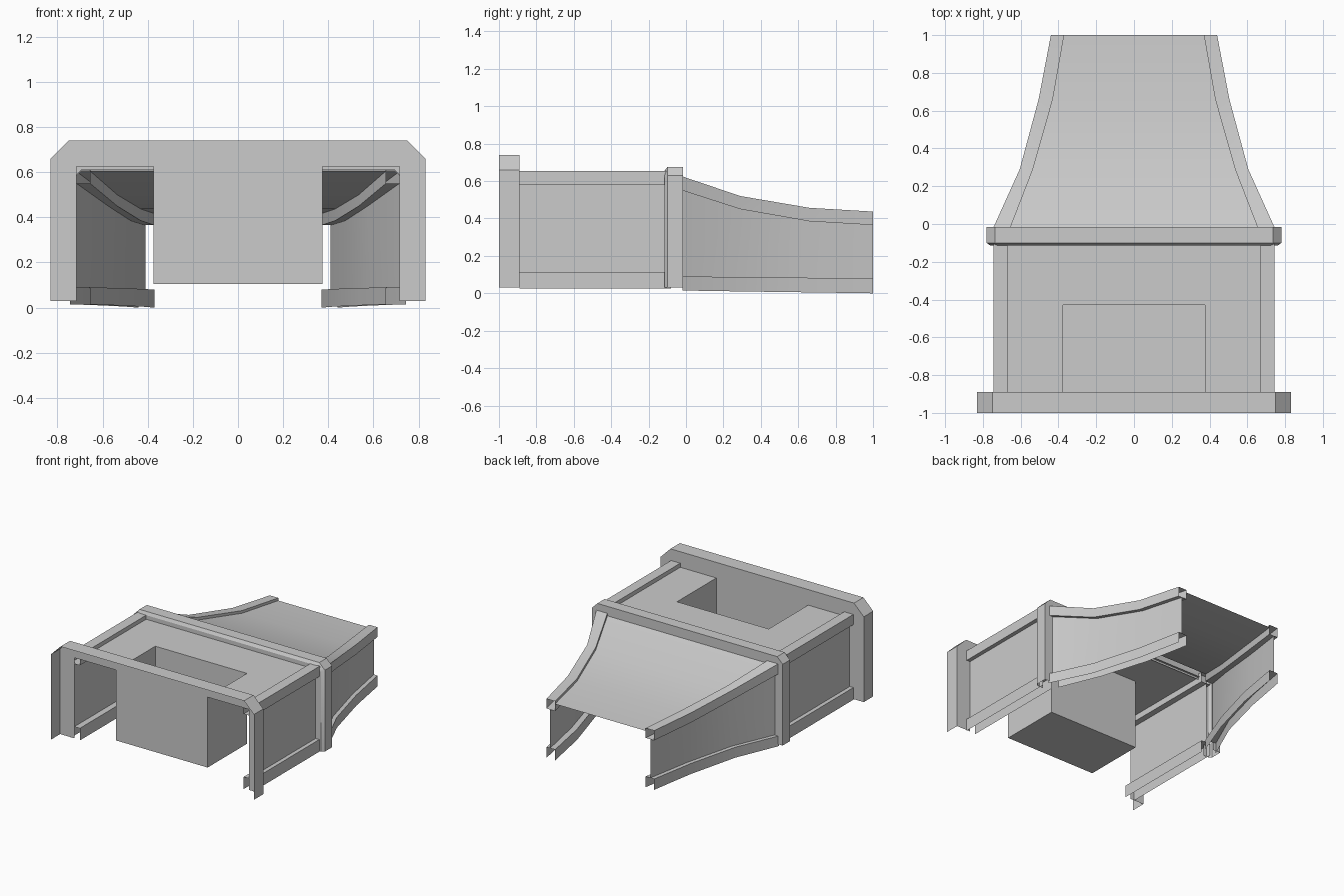
import bpy
import math

cube = bpy.data.objects.get("Cube")
if cube:
    bpy.data.objects.remove(cube, do_unlink=True)

GREY = (0.6, 0.6, 0.6, 1)
mat = bpy.data.materials.new("plain grey")
mat.use_nodes = True
mat.diffuse_color = GREY
mat.node_tree.nodes["Principled BSDF"].inputs["Base Color"].default_value = GREY


def make(name, verts, faces, mirror=False):
    mesh = bpy.data.meshes.new(name)
    mesh.from_pydata(verts, [], faces)
    mesh.materials.append(mat)
    ob = bpy.data.objects.new(name, mesh)
    bpy.context.collection.objects.link(ob)
    if mirror:
        ob.modifiers.new("mirror", 'MIRROR')
    bpy.ops.object.select_all(action='DESELECT')
    ob.select_set(True)
    bpy.context.view_layer.objects.active = ob
    bpy.ops.object.shade_smooth_by_angle(angle=math.radians(30))
    return ob


def loft(name, sections, closed=False, mirror=False):
    """Sheet through equal-length rows of points."""
    n = len(sections[0])
    verts = [p for row in sections for p in row]
    faces = []
    for r in range(len(sections) - 1):
        for i in range(n if closed else n - 1):
            j = (i + 1) % n
            faces.append((r * n + i, r * n + j, (r + 1) * n + j, (r + 1) * n + i))
    return make(name, verts, faces, mirror)


def arch(w, top, cut, y, foot=0.03):
    """Chamfered arch outline standing at depth y."""
    half = [(w, foot), (w, top - cut), (w - cut, top)]
    return [(-x, y, z) for x, z in half] + [(x, y, z) for x, z in reversed(half)]


# Front frame: thin plate with cut opening, surrounded by a rim
FRONT, PLATE, COLLAR = -1.0, -0.89, -0.1
BOX_X, BOX_BACK, BOX_Z, DECK = 0.375, -0.43, 0.105, 0.625
outer = arch(0.83, 0.74, 0.08, PLATE)
notch = [(0.715, 0.03), (0.715, DECK), (BOX_X, DECK), (BOX_X, BOX_Z)]
notch += [(-x, z) for x, z in reversed(notch)]
plate = outer + [(x, PLATE, z) for x, z in notch]
make("front_plate", plate, [tuple(range(len(plate)))])
loft("front_rim", [arch(0.83, 0.74, 0.08, FRONT), outer])

# Open-topped box sunk into the deck
b = [(sx * BOX_X, y, z) for z in (BOX_Z, DECK) for sx, y in
     ((-1, PLATE), (1, PLATE), (1, BOX_BACK), (-1, BOX_BACK))]
make("sunken_box", b, [(0, 3, 2, 1), (1, 2, 6, 5), (2, 3, 7, 6), (3, 0, 4, 7)])

# Deck around the box
loft("deck_side", [[(BOX_X, y, DECK), (0.67, y, DECK)] for y in (PLATE, BOX_BACK, COLLAR)],
     mirror=True)
loft("deck_back", [[(-BOX_X, y, DECK), (BOX_X, y, DECK)] for y in (BOX_BACK, COLLAR)])


def shell(prefix, stations):
    """Corner rails and side panel through stations:
    (y, inner x, outer x, rail top, rail underside, sill top, sill bottom)."""
    top, low, side = [], [], []
    for y, xi, xo, zt, zu, st, sb in stations:
        top.append([(xi, y, zt), (xo, y, zt), (xo, y, zu), (xi, y, zu)])
        low.append([(xi, y, sb), (xi, y, st), (xo, y, st), (xo, y, sb)])
        side.append([(xo - 0.03, y, st), (xo - 0.03, y, zu)])
    loft(prefix + "_top_rail", top, closed=True, mirror=True)
    loft(prefix + "_bottom_rail", low, mirror=True)
    loft(prefix + "_side_panel", side, mirror=True)


shell("body", [(y, 0.67, 0.745, 0.655, 0.58, 0.115, 0.025) for y in (PLATE, COLLAR + 0.02)])

# Tapering rear section
taper = [(-0.02, 0.655, 0.745, 0.625, 0.55, 0.09, 0.015),
         (0.29, 0.535, 0.605, 0.52, 0.45, 0.087, 0.01),
         (0.66, 0.43, 0.505, 0.457, 0.385, 0.083, 0.005),
         (1.0, 0.37, 0.44, 0.437, 0.365, 0.08, 0)]
shell("taper", taper)
loft("taper_deck", [[(-s[1], s[0], s[3] - 0.02), (s[1], s[0], s[3] - 0.02)] for s in taper])

# Collar joining the two sections, with a bevelled front lip
loft("collar", [arch(0.715, 0.61, 0.02, -0.115), arch(0.76, 0.655, 0.04, -0.115),
                arch(0.78, 0.675, 0.045, -0.1), arch(0.78, 0.675, 0.045, -0.015),
                arch(0.715, 0.605, 0.02, -0.015)])
